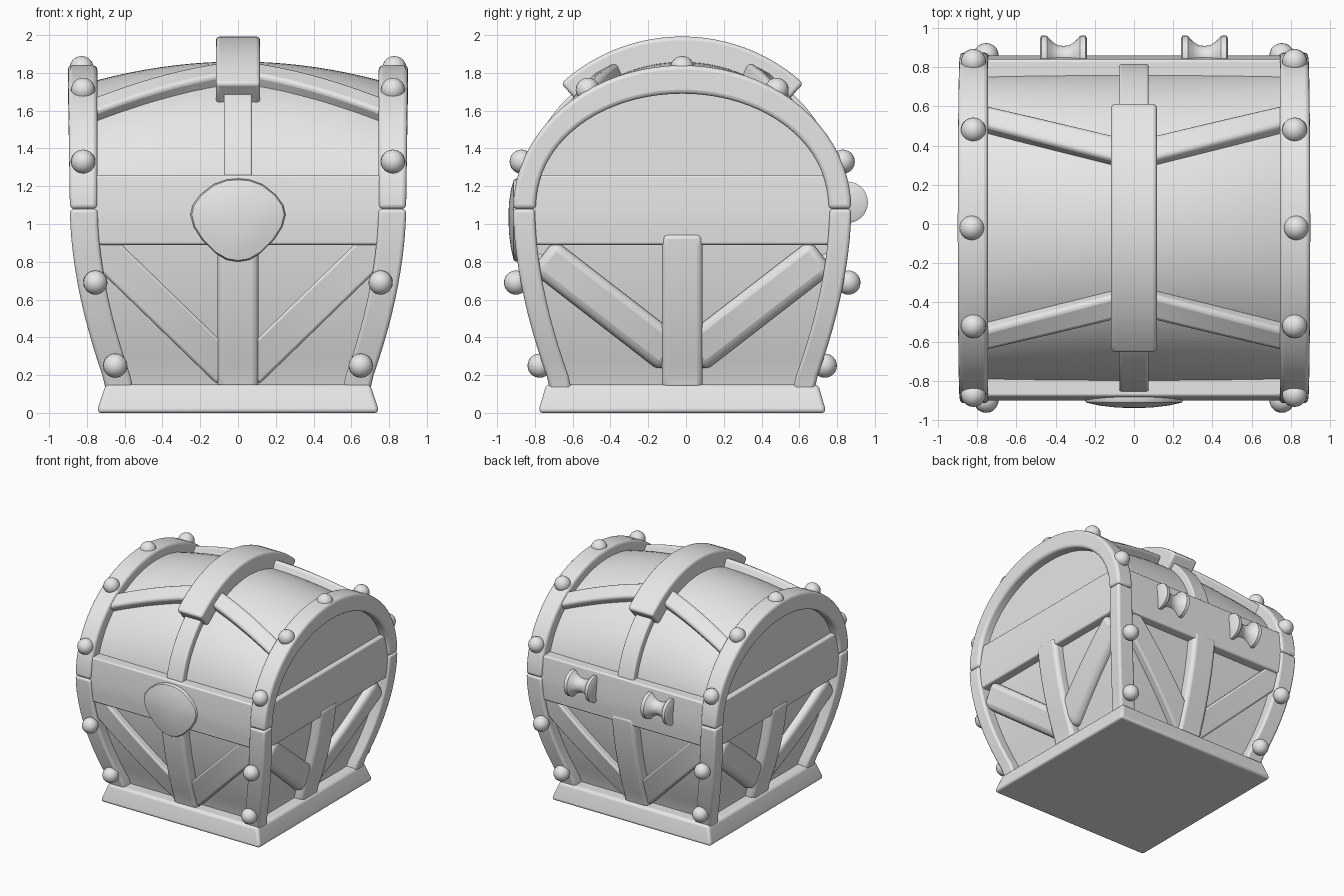
import bpy, bmesh, math
from math import sin, cos, pi, sqrt
from mathutils import Vector

if "Cube" in bpy.data.objects:
    bpy.data.objects.remove(bpy.data.objects["Cube"])

Y0 = -0.02      # centre of the chest in depth
SEAM = 1.08     # height where the lid meets the body

mat = bpy.data.materials.new("light grey")
mat.use_nodes = True
GREY = (0.8, 0.8, 0.8, 1)
mat.diffuse_color = GREY
mat.node_tree.nodes["Principled BSDF"].inputs["Base Color"].default_value = GREY


def finish(name, bm, bevel=0.0):
    bmesh.ops.recalc_face_normals(bm, faces=bm.faces)
    mesh = bpy.data.meshes.new(name)
    bm.to_mesh(mesh)
    bm.free()
    mesh.materials.append(mat)
    ob = bpy.data.objects.new(name, mesh)
    bpy.context.collection.objects.link(ob)
    ob.location.y = Y0
    if bevel:
        mod = ob.modifiers.new("Bevel", "BEVEL")
        mod.width, mod.segments = bevel, 3
        mod.limit_method, mod.angle_limit = "ANGLE", math.radians(35)
    bpy.ops.object.select_all(action="DESELECT")
    bpy.context.view_layer.objects.active = ob
    ob.select_set(True)
    bpy.ops.object.shade_smooth_by_angle(angle=math.radians(40))
    return ob


def loft(name, rings, bevel=0.0):
    """Skin a row of equal closed sections and cap both ends."""
    bm = bmesh.new()
    rows = [[bm.verts.new(p) for p in ring] for ring in rings]
    n = len(rows[0])
    for a, b in zip(rows, rows[1:]):
        for i in range(n):
            j = (i + 1) % n
            bm.faces.new((a[i], a[j], b[j], b[i]))
    bm.faces.new(rows[0])
    bm.faces.new(rows[-1])
    return finish(name, bm, bevel)


def steps(a, b, n):
    return [a + (b - a) * i / n for i in range(n + 1)]


def rect(x, y, z):
    return [(-x, -y, z), (x, -y, z), (x, y, z), (-x, y, z)]


# Half width and half depth of the bulging body at a height
def swell(z):
    t = min(max((z - 0.15) / 0.93, 0), 1)
    return 1 - (1 - t) ** 1.8


def half_x(z):
    return 0.70 + 0.19 * swell(z)


def half_y(z):
    return 0.70 + 0.195 * swell(z)


# Point on the domed lid: across, angle from the front, lift off the surface
def lid(x, a, lift=0.0):
    h = 0.78 - 0.10 * (x / 0.75) ** 2
    n = Vector((0, -cos(a) / 0.80, sin(a) / h)).normalized()
    return Vector((x, -0.80 * cos(a), SEAM + h * sin(a))) + n * lift


# Plinth, recessed walls and rim
loft("plinth", [rect(0.745, 0.76, 0), rect(0.74, 0.755, 0.03), rect(0.70, 0.72, 0.15)], 0.02)
loft("body_walls", [rect(half_x(z) - 0.09, half_y(z) - 0.09, z) for z in steps(0.1, 1.0, 10)])
loft("rim", [rect(half_x(z) - 0.02, half_y(z) - 0.015, z) for z in (0.89, 0.98, SEAM)]
     + [rect(0.86, 0.86, 1.26)], 0.012)

# Lid dome
loft("lid", [[lid(x, a) for a in steps(0, pi, 40)] for x in steps(-0.82, 0.82, 20)])

# Corner posts and end arches
for sx, side in ((1, "left"), (-1, "right")):
    for sy, face in ((-1, "front"), (1, "back")):
        rings = []
        for z in steps(0.12, SEAM, 12):
            xo, yo = half_x(z), half_y(z)
            xi, yi = xo - 0.147, yo - 0.115
            rings.append([(sx * x, sy * y, z) for x, y in ((xo, yo), (xi, yo), (xi, yi), (xo, yi))])
        loft(f"{face}_{side}_post", rings, 0.018)
    rings = []
    for a in steps(0, pi, 40):
        out = (0.895 * cos(a), SEAM + 0.76 * sin(a))
        inn = (0.775 * cos(a), SEAM + 0.61 * sin(a) ** 0.95)
        xo = 0.89 + 0.01 * sin(a)
        rings.append([(sx * x, y, z) for x, (y, z) in
                      ((xo, out), (0.745, out), (0.745, inn), (xo, inn))])
    loft(f"{side}_arch", rings, 0.022)


# Braces that follow the curved walls
def brace(name, face, start, end, width, lift, bevel):
    axis, sign = face
    d = (Vector(end) - Vector(start)).normalized()
    across = Vector((-d.y, d.x)) * width / 2
    rings = []
    for t in steps(0, 1, 12):
        c = Vector(start).lerp(Vector(end), t)
        ring = []
        for k, off in ((-1, -0.14), (1, -0.14), (1, lift), (-1, lift)):
            u, z = c + across * k
            if axis == "y":
                ring.append((u, sign * (half_y(z) + off), z))
            else:
                ring.append((sign * (half_x(z) + off), u, z))
        rings.append(ring)
    loft(name, rings, bevel)


walls = {"front": ("y", -1), "back": ("y", 1), "left": ("x", 1), "right": ("x", -1)}
for name, face in walls.items():
    brace(name + "_centre_brace", face, (0, 0.12), (0, 0.95), 0.216, -0.01, 0.03)
    for s in (-1, 1):
        if face[0] == "y":
            brace(name + "_diagonal_brace", face, (s * 0.05, 0.217), (s * 0.74, 0.886),
                  0.18, -0.03, 0.015)
        else:
            brace(name + "_diagonal_brace", face, (s * 0.05, 0.30), (s * 0.74, 0.834),
                  0.21, -0.025, 0.045)


# Straps over the lid
def over_strap(name, half, a0, a1, lift, bevel):
    rings = []
    for a in steps(a0, a1, 24):
        rings.append([lid(x, a, l) for x, l in
                      ((-half, -0.04), (half, -0.04), (half, lift), (-half, lift))])
    loft(name, rings, bevel)


low, high = math.asin(0.12 / 0.78), math.acos(0.55 / 0.80)
over_strap("top_hoop", 0.117, high, pi - high, 0.135, 0.02)
over_strap("front_strap", 0.075, low, high + 0.1, 0.055, 0.012)
over_strap("back_strap", 0.075, pi - high - 0.1, pi - low, 0.055, 0.012)

# Lid ribs running from the hoop out to the arches
for s in (-1, 1):
    for back in (False, True):
        rings = []
        for x in steps(0.08, 0.80, 14):
            y = 0.385 + 0.15 * (x - 0.12) / 0.63
            mid = math.acos(y / 0.80)
            ring = []
            for da, l in ((-0.085, -0.04), (0.085, -0.04), (0.085, 0.07), (-0.085, 0.07)):
                a = mid + da
                ring.append(lid(s * x, pi - a if back else a, l))
            rings.append(ring)
        loft("back_lid_rib" if back else "front_lid_rib", rings, 0.025)

# Round studs on the posts and arches
studs = [(0.65, 0.755, 0.25), (0.755, 0.88, 0.69), (0.82, 0.85, 1.33),
         (0.82, 0.50, 1.71), (0.828, 0, 1.825)]
for sx in (-1, 1):
    for x, y, z in studs:
        for sy in ((-1, 1) if y else (1,)):
            bm = bmesh.new()
            bmesh.ops.create_uvsphere(bm, u_segments=20, v_segments=12, radius=0.064)
            bmesh.ops.translate(bm, verts=bm.verts, vec=(sx * x, sy * y, z))
            finish("stud", bm)

# Domed clasp plate on the front
edge = [(0, 1.24), (0.06, 1.235), (0.13, 1.21), (0.20, 1.155), (0.24, 1.10), (0.252, 1.05),
        (0.235, 0.985), (0.19, 0.915), (0.12, 0.845), (0.06, 0.81), (0, 0.80)]
edge += [(-x, z) for x, z in edge[-2:0:-1]]
loft("clasp", [[(x * k, y, 1.04 + (z - 1.04) * k) for x, z in edge] for k, y in
               ((0.98, -0.84), (1, -0.88), (0.97, -0.892), (0.7, -0.907), (0.4, -0.916), (0.1, -0.92))])

# Spool hinges on the back
spool = [(-0.12, 0.095), (-0.112, 0.11), (-0.085, 0.108), (-0.06, 0.08), (-0.03, 0.06), (0, 0.056)]
spool += [(-x, r) for x, r in spool[-2::-1]]
for cx in (-0.36, 0.36):
    loft("hinge", [[(cx + x, 0.873 + r * cos(a), 1.115 + r * sin(a))
                    for a in steps(0, 2 * pi, 28)[:-1]] for x, r in spool])
